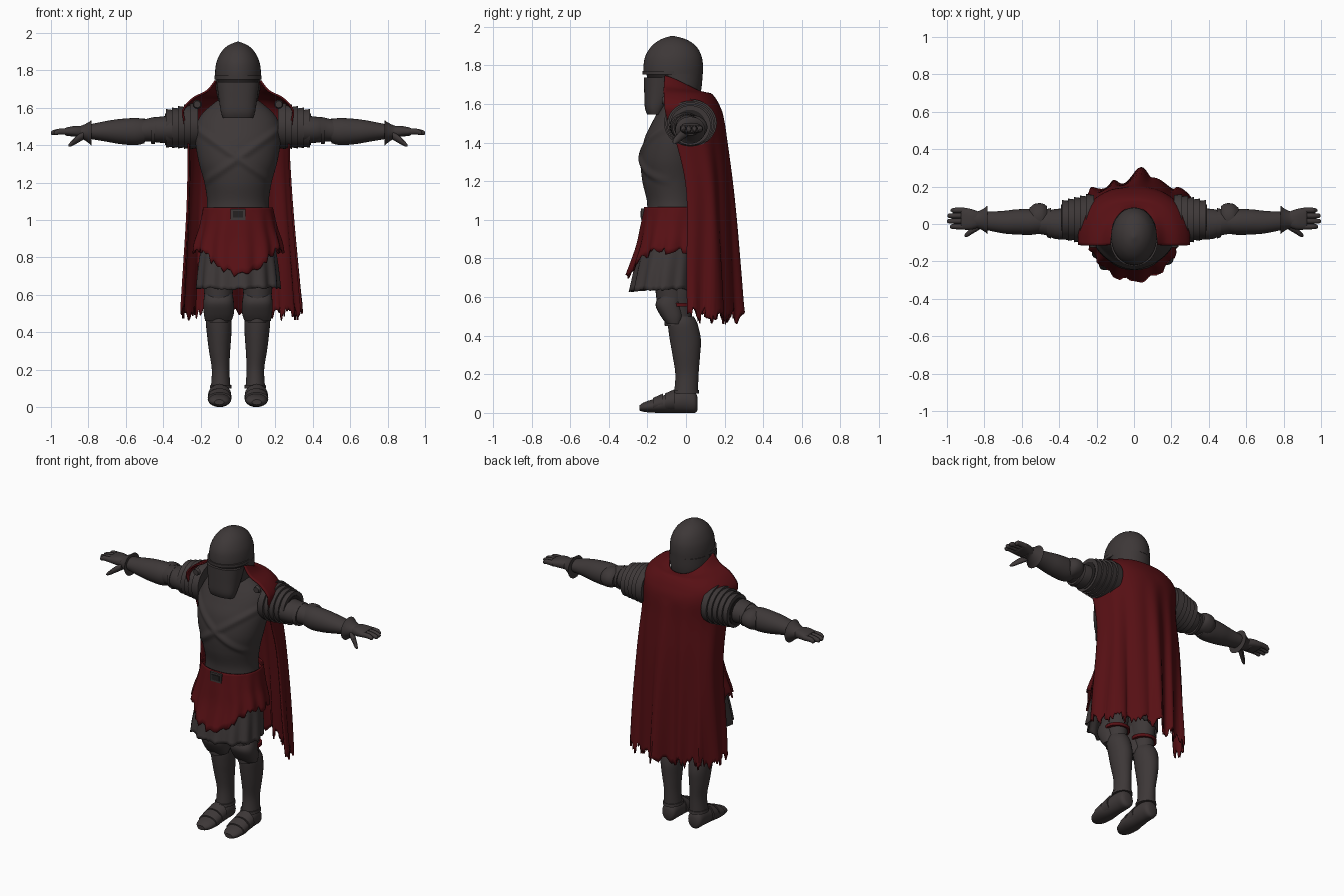
import bpy, bmesh, math, random
from mathutils import Vector

random.seed(4)
cube = bpy.data.objects.get("Cube")
if cube:
    bpy.data.objects.remove(cube, do_unlink=True)


def material(name, r, g, b):
    m = bpy.data.materials.new(name)
    m.use_nodes = True
    m.diffuse_color = (r, g, b, 1)
    node = next(n for n in m.node_tree.nodes if n.type == 'BSDF_PRINCIPLED')
    node.inputs["Base Color"].default_value = (r, g, b, 1)
    return m


STEEL = material("dark steel", 0.047, 0.039, 0.039)
RED = material("deep red cloth", 0.095, 0.005, 0.007)
DARK = material("shadowed leather", 0.018, 0.015, 0.015)
made = []


def finish(name, bm, mat, mirror=False, thick=0):
    """Turn a bmesh into an object, optionally mirrored and thickened."""
    bmesh.ops.recalc_face_normals(bm, faces=bm.faces)
    mesh = bpy.data.meshes.new(name)
    bm.to_mesh(mesh)
    bm.free()
    mesh.materials.append(mat)
    ob = bpy.data.objects.new(name, mesh)
    bpy.context.collection.objects.link(ob)
    if thick:
        mod = ob.modifiers.new("thickness", 'SOLIDIFY')
        mod.thickness = thick
        mod.offset = 0
    if mirror:
        ob.modifiers.new("mirror", 'MIRROR').use_axis = (True, False, False)
    made.append(ob)
    return ob


def grid(name, f, nu, nv, mat, closed=True, caps=False, **kw):
    """Surface from f(u, v); u goes around and v goes along."""
    bm = bmesh.new()
    cols = nu if closed else nu + 1
    rows = [[bm.verts.new(f(i / nu, j / nv)) for i in range(cols)] for j in range(nv + 1)]
    for a, b in zip(rows, rows[1:]):
        for i in range(nu):
            k = (i + 1) % cols
            bm.faces.new((a[i], a[k], b[k], b[i]))
    if caps:
        bm.faces.new(rows[0])
        bm.faces.new(rows[-1])
    return finish(name, bm, mat, **kw)


def along(table, v):
    """Smoothly interpolate the rows of a table."""
    s = min(max(v, 0), 1) * (len(table) - 1)
    i = min(int(s), len(table) - 2)
    t = s - i
    p = [table[min(max(i + k, 0), len(table) - 1)] for k in (-1, 0, 1, 2)]
    return [b + t / 2 * (c - a + t * (2 * a - 5 * b + 4 * c - d + t * (3 * (b - c) + d - a)))
            for a, b, c, d in zip(*p)]


def spow(x, p):
    return math.copysign(abs(x) ** p, x)


def ring_point(row, angle, axis, power):
    """Row is position, then the low and high limits of the two other axes."""
    t, a0, a1, b0, b1 = row
    a = (a0 + a1) / 2 + (a1 - a0) / 2 * spow(math.sin(angle), power)
    b = (b0 + b1) / 2 + (b1 - b0) / 2 * spow(math.cos(angle), power)
    return Vector({'x': (t, a, b), 'y': (a, t, b), 'z': (a, b, t)}[axis])


def loft(name, rows, mat=STEEL, axis='z', n=28, sub=4, power=1.0, tweak=None, caps=True, **kw):
    def f(u, v):
        p = ring_point(along(rows, v), u * math.tau, axis, power)
        return tweak(p) if tweak else p
    return grid(name, f, n, sub * (len(rows) - 1), mat, caps=caps, **kw)


def sym(*rows):
    """Rows as height, half width, back and front limits."""
    return [(z, -w, w, y0, y1) for z, w, y0, y1 in rows]


def box(name, x, y, z, sx, sy, sz, mat, **kw):
    bm = bmesh.new()
    bmesh.ops.create_cube(bm, size=1)
    bmesh.ops.scale(bm, vec=(sx, sy, sz), verts=bm.verts)
    bmesh.ops.translate(bm, vec=(x, y, z), verts=bm.verts)
    return finish(name, bm, mat, **kw)


# Helmet with overhanging dome, dark eye slot and hanging face plate
loft("helmet_dome", sym((1.755, .122, -.22, .087), (1.8, .122, -.22, .088), (1.85, .113, -.21, .08),
                        (1.9, .088, -.178, .052), (1.935, .05, -.13, 0), (1.953, .004, -.075, -.065)), n=40)
loft("helmet_back", sym((1.6, .095, -.13, .06), (1.68, .115, -.15, .08), (1.756, .12, -.17, .086)), n=40)
loft("eye_slot", sym((1.73, .108, -.2, 0), (1.757, .112, -.205, 0)), DARK, sub=1)
loft("brow_band", sym((1.752, .125, -.225, .04), (1.772, .126, -.226, .04)), sub=1, n=40)
loft("face_plate", sym((1.545, .08, -.2, -.12), (1.58, .092, -.213, -.1), (1.65, .103, -.216, -.06),
                       (1.738, .115, -.218, -.03)), n=40, power=.85)


# Breastplate with raised crossing ridges
def ridge(p):
    if p.y < -.05:
        gap = min(abs(p.z - 1.33 - s * .7 * p.x) for s in (-1, 1))
        p.y -= .013 * max(0, 1 - gap / .035)
    return p


loft("breastplate", sym((1.02, .172, -.2, .08), (1.1, .165, -.203, .08), (1.2, .18, -.226, .09),
                        (1.31, .21, -.235, .1), (1.42, .228, -.215, .12), (1.5, .225, -.178, .12),
                        (1.57, .19, -.14, .1), (1.64, .11, -.1, .06)), n=96, sub=10, tweak=ridge)
loft("belt", sym((1.005, .19, -.213, .1), (1.03, .188, -.212, .1)), RED, sub=1, caps=False, thick=.012)
box("buckle", 0, -.222, 1.03, .08, .02, .058, STEEL)
box("buckle_centre", 0, -.233, 1.03, .055, .006, .034, DARK)


# Ragged skirts
def skirt(name, rows, mat, side_reach, jag, n=90):
    tears = [random.uniform(-jag, jag) for _ in range(n)]

    def f(u, v):
        a = u * math.tau
        front = max(0, -math.cos(a)) ** 5
        reach = side_reach + (1 - side_reach) * front + tears[round(u * n) % n] * v ** 4 - jag
        p = ring_point(along(rows, v * reach), a, 'z', .9)
        pleat = 1 + .035 * v * math.sin(a * 13)
        return Vector((p.x * pleat, p.y * pleat, p.z))
    return grid(name, f, n, 14, mat, thick=.008)


skirt("cloth_skirt", sym((1.065, .183, -.213, .1), (.96, .205, -.232, .1),
                         (.85, .235, -.255, .1), (.69, .24, -.31, .1)), RED, .74, .05)
skirt("mail_skirt", sym((.98, .17, -.19, .07), (.85, .195, -.235, .07),
                        (.74, .21, -.262, .065), (.625, .22, -.285, .06)), STEEL, .97, .025)

# Legs
loft("thigh", [(.45, .045, .16, -.11, .03), (.55, .04, .165, -.115, .03), (.64, .03, .175, -.14, .04),
               (.85, .01, .18, -.15, .06)], mirror=True)
loft("thigh_plate", [(.58, .03, .178, -.152, .0), (.65, .025, .185, -.16, .0)], mirror=True, sub=2)
loft("knee_cop", [(.46, .035, .175, -.1, -.02), (.5, .022, .183, -.13, -.01), (.56, .022, .185, -.158, -.02),
                  (.61, .03, .178, -.135, -.02)], mirror=True, power=.8)
loft("knee_strap", [(.55, .025, .18, -.1, .04), (.57, .025, .18, -.1, .04)], RED, sub=1, mirror=True)
loft("greave", [(.1, .04, .145, -.062, .062), (.2, .046, .14, -.055, .065), (.3, .042, .155, -.07, .073),
                (.38, .036, .165, -.084, .077), (.46, .036, .172, -.094, .06), (.5, .05, .16, -.09, .04)],
     mirror=True)
loft("ankle_rim", [(.1, .034, .15, -.07, .068), (.118, .036, .148, -.068, .066)], sub=1, mirror=True)
loft("boot", [(-.24, .075, .125, .012, .04), (-.21, .048, .15, .004, .058), (-.14, .037, .16, 0, .08),
              (-.07, .04, .152, 0, .11), (0, .042, .146, 0, .125), (.045, .048, .14, 0, .11),
              (.06, .065, .12, .015, .08)], axis='y', mirror=True)
for i, y in enumerate((-.17, -.11)):
    h = .078 + i * .022
    loft("boot_lame_%d" % (i + 1), [(y, .036, .162, .005, h), (y + .05, .036, .16, .005, h + .022)],
         axis='y', sub=1, mirror=True)

# Shoulder plates stepping down along the arm
for i in range(5):
    x, s = .215 + i * .032, i * .008
    loft("shoulder_plate_%d" % (i + 1),
         [(x, -.108 + s, .155 - s, 1.385 + s / 4, 1.62 - s),
          (x + .042, -.114 + s, .16 - s, 1.378 + s / 4, 1.625 - s)],
         axis='x', sub=1, n=36, mirror=True)
loft("shoulder_inner", [(.386, -.065, .105, 1.4, 1.57), (.389, -.065, .105, 1.4, 1.57)], DARK, 'x', sub=1, mirror=True)

# Arms
loft("upper_arm", [(.34, -.085, .085, 1.41, 1.56), (.42, -.08, .08, 1.413, 1.552), (.47, -.06, .07, 1.42, 1.545),
                   (.53, -.05, .065, 1.42, 1.53)], axis='x', mirror=True)
loft("arm_band", [(.445, -.078, .085, 1.405, 1.55), (.465, -.07, .08, 1.408, 1.548)], axis='x', sub=1, mirror=True)
loft("elbow_cop", [(.465, -.03, .095, 1.43, 1.525), (.49, -.04, .11, 1.42, 1.54), (.53, -.04, .108, 1.415, 1.54),
                   (.56, -.02, .085, 1.43, 1.52)], axis='x', mirror=True)
loft("forearm", [(.5, -.05, .075, 1.41, 1.54), (.55, -.058, .08, 1.4, 1.545), (.63, -.056, .078, 1.406, 1.54),
                 (.7, -.05, .07, 1.418, 1.53), (.8, -.03, .065, 1.435, 1.51)], axis='x', mirror=True)
loft("cuff", [(.782, -.056, .1, 1.395, 1.535), (.8, -.04, .085, 1.412, 1.522), (.835, -.022, .068, 1.435, 1.505),
              (.86, -.022, .07, 1.437, 1.503)], axis='x', mirror=True)

# Hands
loft("palm", [(.83, -.018, .066, 1.44, 1.5), (.87, -.03, .08, 1.445, 1.503), (.915, -.03, .088, 1.45, 1.495),
              (.925, -.025, .084, 1.455, 1.49)], axis='x', power=.8, mirror=True)
for i, tip in enumerate((.985, 1.0, .998, .98)):
    y = -.014 + i * .029
    loft("finger_%d" % (i + 1), [(.905, y - .015, y + .015, 1.455, 1.49), (.955, y - .014, y + .014, 1.457, 1.488),
                                 (tip - .01, y - .012, y + .012, 1.453, 1.479), (tip, y - .005, y + .005, 1.46, 1.47)],
         axis='x', n=12, mirror=True)
loft("thumb", [(.825, -.03, .02, 1.43, 1.475), (.86, -.05, -.012, 1.41, 1.452), (.89, -.068, -.038, 1.394, 1.424),
               (.905, -.068, -.055, 1.393, 1.405)], axis='x', n=12, mirror=True)

# Cape: rows are height, half width, front edge, back, side lift
CAPE = [(1.655, .12, -.11, .085, .09), (1.655, .165, -.115, .11, .035), (1.645, .24, -.115, .135, .005),
        (1.6, .292, -.112, .165, -.01), (1.53, .288, -.1, .19, 0), (1.4, .268, -.05, .198, 0),
        (1.2, .272, 0, .212, 0), (1.0, .282, .018, .22, 0), (.75, .3, .025, .228, 0), (.5, .318, .03, .235, 0)]
COLS = 120
tears = [random.uniform(-.025, .03) + .02 * math.sin(i * .55) for i in range(COLS + 1)]


def cape(u, v):
    z, w, front, back, lift = along(CAPE, v)
    a = (u - .5) * math.pi
    x = w * spow(math.sin(a), .85)
    y = front + (back - front) * max(0, math.cos(a)) ** .75
    fall = max(0, v - .45) / .55
    y += fall * (.07 * math.exp(-((x - .03) / .06) ** 2) + .016 * math.cos(x * 52) - .012)
    x += fall * (.014 + .01 * math.sin(u * 40))
    z += lift * abs(2 * u - 1) ** 2 + tears[round(u * COLS)] * v ** 14
    return Vector((x, y, z))


grid("cape", cape, COLS, 54, RED, closed=False, thick=.01)
loft("cape_clasp", [(-.125, .2, .236, 1.6, 1.636), (-.108, .194, .242, 1.594, 1.642)], axis='y',
     n=16, sub=1, mirror=True)

# Smooth shading with sharp plate edges
bpy.ops.object.select_all(action='DESELECT')
for ob in made:
    ob.select_set(True)
bpy.context.view_layer.objects.active = made[0]
bpy.ops.object.shade_smooth_by_angle(angle=math.radians(40))
